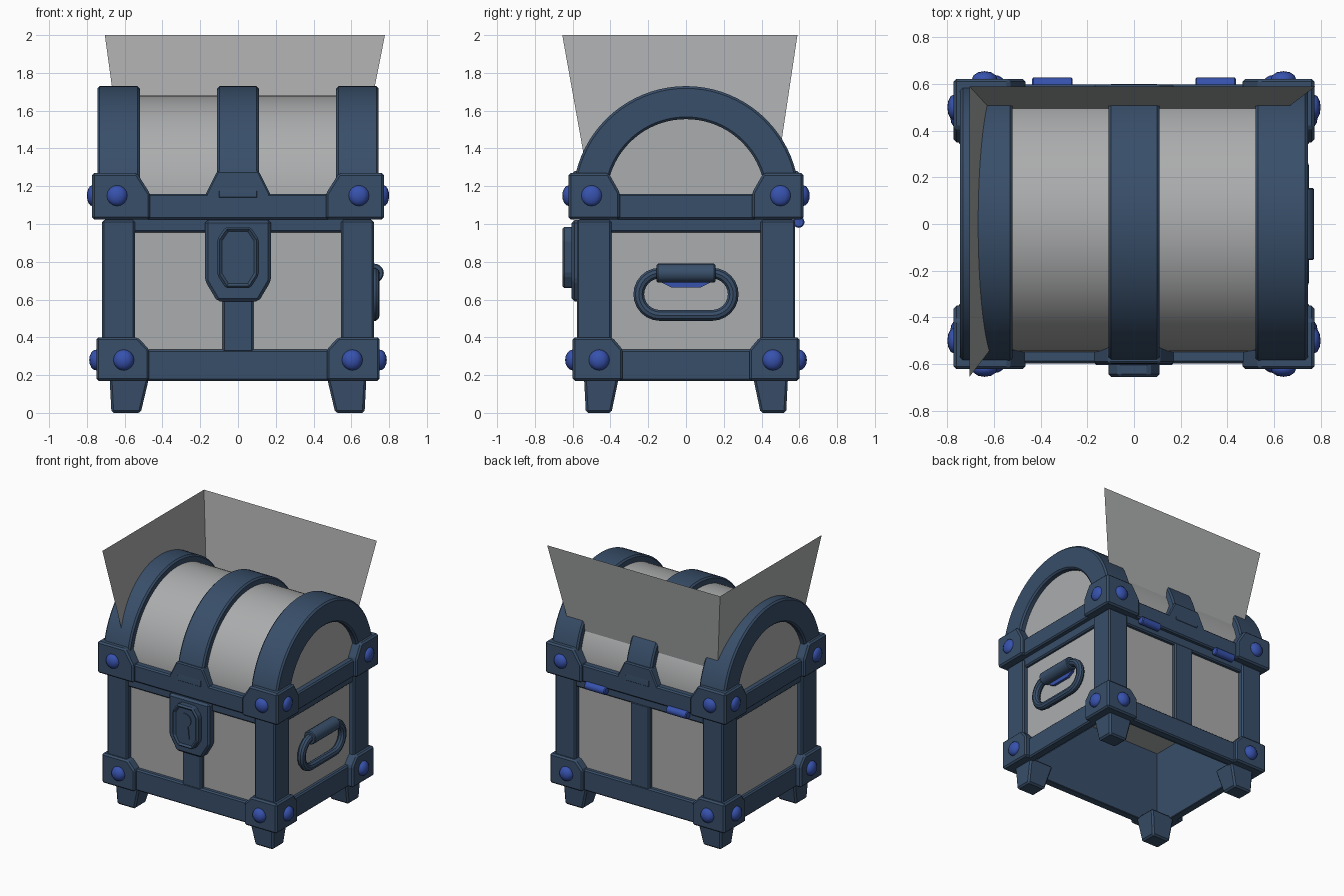
import bpy, bmesh, math
from mathutils import Vector, Matrix

if "Cube" in bpy.data.objects:
    bpy.data.objects.remove(bpy.data.objects["Cube"])


def material(name, rgb):
    m = bpy.data.materials.new(name)
    m.diffuse_color = (*rgb, 1)
    m.use_nodes = True
    m.node_tree.nodes["Principled BSDF"].inputs["Base Color"].default_value = m.diffuse_color
    return m


NAVY = material("navy_metal", (0.040, 0.077, 0.142))
GREY = material("grey_panel", (0.41, 0.415, 0.42))
BLUE = material("blue_rivet", (0.038, 0.084, 0.42))


def finish(bm, name, mat, bevel=0.0, smooth=False):
    bmesh.ops.recalc_face_normals(bm, faces=bm.faces[:])
    if bevel:
        edges = [e for e in bm.edges if len(e.link_faces) == 2 and e.calc_face_angle() > 0.5]
        bmesh.ops.bevel(bm, geom=edges, offset=bevel, segments=1, affect='EDGES', clamp_overlap=True)
    me = bpy.data.meshes.new(name)
    bm.to_mesh(me)
    bm.free()
    me.materials.append(mat)
    if smooth:
        me.shade_smooth()
        me.set_sharp_from_angle(angle=math.radians(35))
    ob = bpy.data.objects.new(name, me)
    bpy.context.collection.objects.link(ob)
    return ob


def prism(name, pts, axis, a, b, mat, bevel=0.0, smooth=False):
    """Extrude a 2D outline from a to b; axis x takes (y, z), axis y takes (x, z)."""
    bm = bmesh.new()
    place = (lambda p, d: (d, p[0], p[1])) if axis == 'x' else (lambda p, d: (p[0], d, p[1]))
    lo = [bm.verts.new(place(p, a)) for p in pts]
    hi = [bm.verts.new(place(p, b)) for p in pts]
    bm.faces.new(lo)
    bm.faces.new(hi)
    for i in range(len(pts)):
        j = (i + 1) % len(pts)
        bm.faces.new((lo[i], lo[j], hi[j], hi[i]))
    return finish(bm, name, mat, bevel, smooth)


def box(name, x0, x1, y0, y1, z0, z1, mat=NAVY, bevel=0.01):
    return prism(name, [(x0, z0), (x1, z0), (x1, z1), (x0, z1)], 'y', y0, y1, mat, bevel)


def sheet(name, quads, mat):
    bm = bmesh.new()
    for q in quads:
        bm.faces.new([bm.verts.new(p) for p in q])
    bmesh.ops.remove_doubles(bm, verts=bm.verts[:], dist=1e-4)
    me = bpy.data.meshes.new(name)
    bm.to_mesh(me)
    bm.free()
    me.materials.append(mat)
    bpy.context.collection.objects.link(bpy.data.objects.new(name, me))


def walls(name, x, y, z0, z1, mat):
    c = [(-x, -y), (x, -y), (x, y), (-x, y)]
    sheet(name, [[(*c[i], z0), (*c[(i + 1) % 4], z0), (*c[(i + 1) % 4], z1), (*c[i], z1)]
                 for i in range(4)], mat)


def arc(r, zc, n=40):
    return [(r * math.cos(math.pi * i / n), zc + r * math.sin(math.pi * i / n)) for i in range(n + 1)]


def flip(pts, s):
    return [(p[0] * s, p[1]) for p in pts]


def cylinder_x(name, r, length, centre, mat, axis='X'):
    bm = bmesh.new()
    bmesh.ops.create_cone(bm, cap_ends=True, segments=20, radius1=r, radius2=r, depth=length)
    rot = Matrix.Rotation(math.pi / 2, 4, 'Y' if axis == 'X' else 'X')
    bmesh.ops.transform(bm, matrix=Matrix.Translation(centre) @ rot, verts=bm.verts[:])
    return finish(bm, name, mat, 0.006, True)


def rivet(centre, size):
    bm = bmesh.new()
    bmesh.ops.create_uvsphere(bm, u_segments=12, v_segments=8, radius=1)
    m = Matrix.Translation(centre) @ Matrix.Diagonal((*size, 1))
    bmesh.ops.transform(bm, matrix=m, verts=bm.verts[:])
    finish(bm, "rivet", BLUE, 0, True)


# body walls, inner lining open at the bottom, and raised floor
walls("body_panels", 0.68, 0.535, 0.2, 1.05, GREY)
walls("body_lining", 0.64, 0.50, 0.17, 0.77, NAVY)
sheet("raised_floor", [[(-0.64, -0.5, 0.77), (0.64, -0.5, 0.77), (0.64, 0.5, 0.77), (-0.64, 0.5, 0.77)]], GREY)

# lid barrel
prism("lid_barrel", arc(0.55, 1.13) + [(-0.55, 1.06), (0.55, 1.06)], 'x', -0.70, 0.70, GREY, 0, True)

# lid bands
for name, x0, x1, inner in (("left_band", -0.745, -0.52, 0.42), ("right_band", 0.52, 0.745, 0.42),
                            ("centre_band", -0.11, 0.11, 0.50)):
    prism(name, arc(0.60, 1.13) + arc(inner, 1.135)[::-1], 'x', x0, x1, NAVY, 0.012, True)

# horizontal rails: bottom, body top and lid rim
for name, z0, z1, x, y in (("bottom_rail", 0.17, 0.335, 0.71, 0.57),
                           ("body_top_rail", 0.955, 1.035, 0.705, 0.565),
                           ("lid_rail", 1.025, 1.16, 0.745, 0.597)):
    for s in (-1, 1):
        box(name, -x, x, *sorted((s * 0.50, s * y)), z0, z1)
        box(name + "_side", *sorted((s * 0.64, s * x)), -y + 0.01, y - 0.01, z0, z1)

# centre posts and band flares, front and back
for s in (-1, 1):
    box("centre_post", -0.082, 0.082, *sorted((s * 0.51, s * 0.568)), 0.32, 0.97)
    prism("band_flare", [(-0.17, 1.13), (0.17, 1.13), (0.17, 1.16), (0.11, 1.28), (-0.11, 1.28), (-0.17, 1.16)],
          'y', s * 0.52, s * 0.597, NAVY, 0.008)

# corner pieces
low_front = [(0.75, 0.17), (0.47, 0.17), (0.47, 0.335), (0.53, 0.40), (0.75, 0.40)]
low_side = [(0.60, 0.17), (0.335, 0.17), (0.335, 0.335), (0.39, 0.40), (0.60, 0.40)]
top_front = [(0.773, 1.025), (0.465, 1.025), (0.465, 1.16), (0.535, 1.27), (0.773, 1.27)]
top_side = [(0.622, 1.025), (0.35, 1.025), (0.35, 1.165), (0.41, 1.27), (0.60, 1.27), (0.622, 1.25)]
for sx in (-1, 1):
    for sy in (-1, 1):
        box("corner_post", *sorted((sx * 0.545, sx * 0.72)), *sorted((sy * 0.51, sy * 0.578)), 0.3, 1.02)
        box("corner_post_side", *sorted((sx * 0.65, sx * 0.72)), *sorted((sy * 0.395, sy * 0.578)), 0.3, 1.02)
        prism("lower_bracket", flip(low_front, sx), 'y', sy * 0.51, sy * 0.60, NAVY, 0.012)
        prism("lower_bracket_side", flip(low_side, sy), 'x', sx * 0.65, sx * 0.75, NAVY, 0.012)
        prism("upper_bracket", flip(top_front, sx), 'y', sy * 0.53, sy * 0.622, NAVY, 0.012)
        prism("upper_bracket_side", flip(top_side, sy), 'x', sx * 0.66, sx * 0.773, NAVY, 0.012)
        rivet((sx * 0.605, sy * 0.60, 0.28), (0.055, 0.04, 0.055))
        rivet((sx * 0.75, sy * 0.46, 0.28), (0.038, 0.055, 0.055))
        rivet((sx * 0.64, sy * 0.62, 1.15), (0.055, 0.035, 0.055))
        rivet((sx * 0.772, sy * 0.50, 1.15), (0.028, 0.055, 0.055))
        # tapered foot
        bm = bmesh.new()
        bmesh.ops.create_cube(bm, size=1)
        for v in bm.verts:
            top, out_x, out_y = v.co.z > 0, v.co.x > 0, v.co.y > 0
            x = (0.68 if out_x else 0.47) if top else (0.67 if out_x else 0.515)
            y = (0.54 if out_y else 0.355) if top else (0.53 if out_y else 0.395)
            v.co = (sx * x, sy * y, 0.19 if top else 0)
        finish(bm, "foot", NAVY, 0.012)

# lock plate, raised lock face with a recess, and keyhole
prism("lock_plate", [(-0.175, 1.02), (0.175, 1.02), (0.175, 0.70), (0.11, 0.59), (-0.11, 0.59), (-0.175, 0.70)],
      'y', -0.53, -0.605, NAVY, 0.015)
octagon = [(-0.065, 0.66), (0.065, 0.66), (0.11, 0.73), (0.11, 0.92),
           (0.065, 0.985), (-0.065, 0.985), (-0.11, 0.92), (-0.11, 0.73)]
lock = prism("lock_face", octagon, 'y', -0.59, -0.655, NAVY, 0.012)
bm = bmesh.new()
bm.from_mesh(lock.data)
front = min(bm.faces, key=lambda f: f.calc_center_median().y)
bmesh.ops.inset_region(bm, faces=[front], thickness=0.015, depth=-0.012)
bm.to_mesh(lock.data)
bm.free()
hole = [(0.05 * math.sin(a), 0.875 + 0.05 * math.cos(a))
        for a in (math.radians(-150 + 20 * i) for i in range(16))]
prism("keyhole", hole + [(0.035, 0.735), (-0.035, 0.735)], 'y', -0.640, -0.649, NAVY)

# side handle: grip, ring and mount
cylinder_x("handle_grip", 0.05, 0.31, (0.722, 0, 0.74), NAVY, 'Y')
curve = bpy.data.curves.new("handle_path", 'CURVE')
curve.dimensions = '3D'
curve.bevel_depth = 0.03
curve.bevel_resolution = 3
path = []
for s, start in ((1, -90), (-1, 90)):
    for i in range(13):
        a = math.radians(start + 15 * i)
        path.append((0.72, s * 0.138 + 0.112 * math.cos(a), 0.628 + 0.112 * math.sin(a)))
spline = curve.splines.new('POLY')
spline.points.add(len(path) - 1)
for p, co in zip(spline.points, path):
    p.co = (*co, 1)
spline.use_cyclic_u = True
tmp = bpy.data.objects.new("handle_tmp", curve)
bpy.context.collection.objects.link(tmp)
bpy.context.view_layer.update()
mesh = bpy.data.meshes.new_from_object(tmp.evaluated_get(bpy.context.evaluated_depsgraph_get()))
bpy.data.objects.remove(tmp)
bm = bmesh.new()
bm.from_mesh(mesh)
finish(bm, "handle_ring", NAVY, 0, True)
prism("handle_mount", [(-0.145, 0.74), (-0.13, 0.69), (-0.08, 0.665), (0.08, 0.665), (0.13, 0.69), (0.145, 0.74)],
      'x', 0.66, 0.70, BLUE)

# back hinges
for s in (-1, 1):
    cylinder_x("hinge", 0.03, 0.175, (s * 0.35, 0.597, 1.01), BLUE)

# loose flared sheets rising at the back and left
sheet("flared_sheets", [
    [(-0.705, 0.59, 2), (0.778, 0.59, 2), (0.54, 0.41, 0.8), (-0.54, 0.41, 0.8)],
    [(-0.705, 0.59, 2), (-0.705, -0.655, 2), (-0.54, -0.44, 0.8), (-0.54, 0.41, 0.8)]], GREY)
